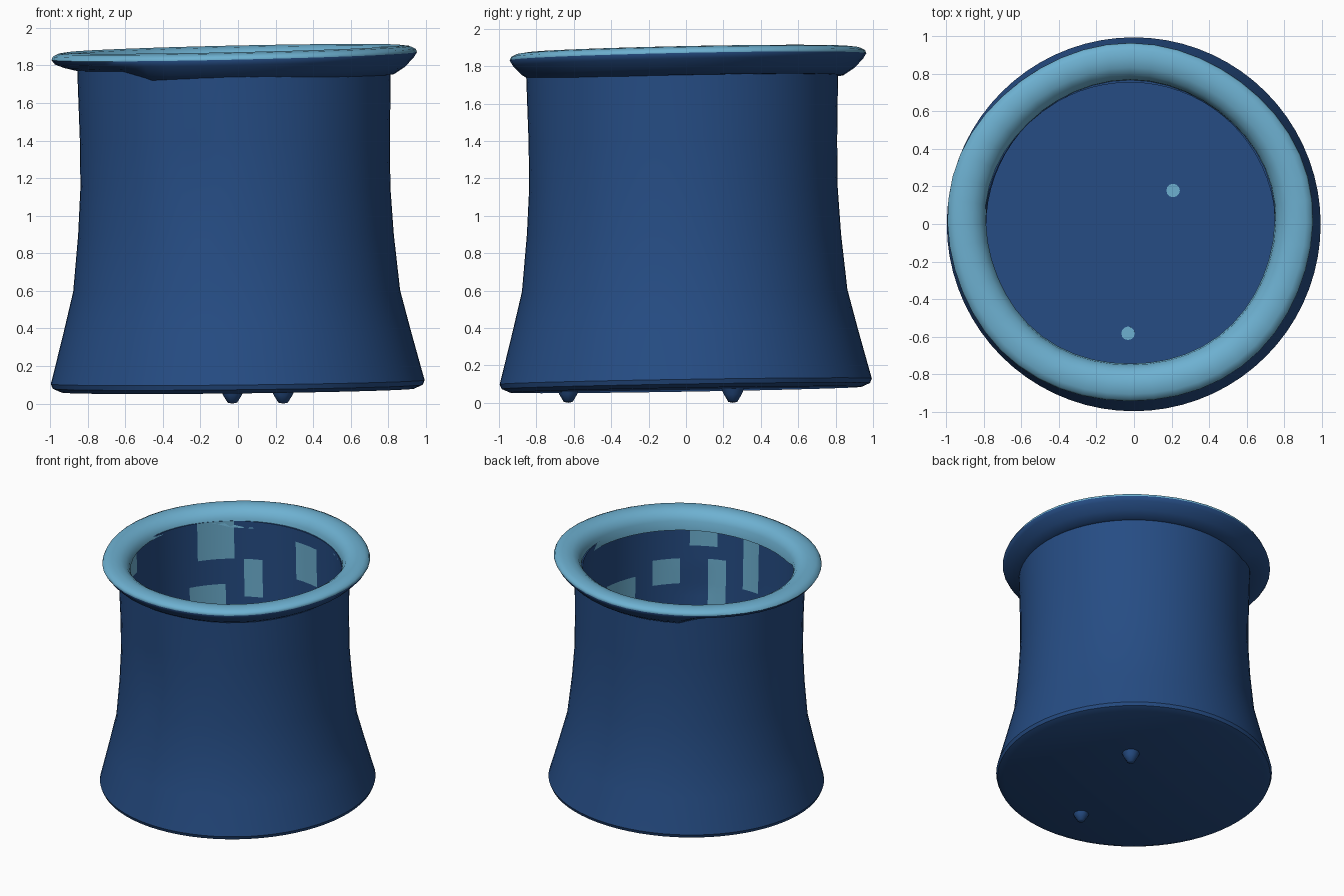
import bpy, bmesh
from math import sin, cos, radians, degrees, atan2, exp

cube = bpy.data.objects.get("Cube")
if cube:
    bpy.data.objects.remove(cube)


def make_material(name, rgb):
    mat = bpy.data.materials.new(name)
    mat.use_nodes = True
    mat.diffuse_color = (*rgb, 1)
    mat.node_tree.nodes["Principled BSDF"].inputs["Base Color"].default_value = (*rgb, 1)
    return mat


DARK = make_material("deep blue", (0.019, 0.073, 0.23))
LIGHT = make_material("pale blue", (0.155, 0.44, 0.64))


def lathe(name, profile, sides, warp, closed=False, is_light=None, angle=30):
    """Spin a (radius, z) profile; warp bends points, is_light picks pale faces."""
    bm = bmesh.new()
    rings = [[bm.verts.new((r * cos(radians(360 * i / sides)),
                            r * sin(radians(360 * i / sides)), z))
              for i in range(sides)] for r, z in profile]
    pairs = list(zip(rings, rings[1:]))
    if closed:
        pairs.append((rings[-1], rings[0]))
    for a, b in pairs:
        for i in range(sides):
            j = (i + 1) % sides
            bm.faces.new((a[i], a[j], b[j], b[i]))
    bmesh.ops.remove_doubles(bm, verts=bm.verts, dist=0.0005)
    bmesh.ops.recalc_face_normals(bm, faces=bm.faces)
    bm.normal_update()
    for f in bm.faces:
        f.material_index = int(bool(is_light and is_light(f)))
    for v in bm.verts:
        v.co = warp(*v.co)
    mesh = bpy.data.meshes.new(name)
    bm.to_mesh(mesh)
    bm.free()
    mesh.materials.append(DARK)
    mesh.materials.append(LIGHT)
    obj = bpy.data.objects.new(name, mesh)
    bpy.context.collection.objects.link(obj)
    bpy.ops.object.select_all(action="DESELECT")
    obj.select_set(True)
    bpy.context.view_layer.objects.active = obj
    bpy.ops.object.shade_smooth_by_angle(angle=radians(angle))
    return obj


# Flared pot wall with a floor; the base tilts and the wall leans slightly
def lean(x, y, z):
    tilt = (0.012 * x + 0.018 * y) * max(0, 1 - z)
    dent = 0
    if y < -0.5:
        for cx, cz, depth in ((0.4, 1.25, -0.015), (-0.2, 1.15, 0.02)):
            dent += depth * exp(-((x - cx) / 0.1) ** 2 - ((z - cz) / 0.1) ** 2)
    return (x - 0.012 * z, y - 0.012 * z + dent, z + tilt)


# Worn pale patches on the inner wall: start angle, end angle, low, high
PATCHES = [(190, 200, 1.6, 1.8), (125, 145, 1.5, 1.8), (130, 150, 1.1, 1.3),
           (110, 120, 1.2, 1.5), (75, 90, 1.4, 1.7), (290, 305, 1.6, 1.8),
           (335, 355, 1.2, 1.4), (310, 325, 1.3, 1.5), (285, 295, 1.1, 1.5),
           (265, 275, 1.3, 1.7)]


def worn(face):
    c = face.calc_center_median()
    if c.xy.length > 0.8 or face.normal.xy.dot(c.xy) > 0 or c.z < 1:
        return False
    a = degrees(atan2(c.y, c.x)) % 360
    return any(lo < a < hi and low < c.z < high for lo, hi, low, high in PATCHES)


outer = [(0, 0.07), (0.94, 0.07), (0.985, 0.09), (0.995, 0.115), (0.98, 0.17),
         (0.925, 0.38), (0.87, 0.6), (0.84, 0.9), (0.825, 1.15), (0.825, 1.4),
         (0.835, 1.8)]
inner = [(0.775, 1.8 - 0.1 * i) for i in range(9)]
inner += [(0.82, 0.6), (0.88, 0.36), (0.93, 0.14), (0, 0.14)]
lathe("pot_body", outer + inner, 72, lean, is_light=worn, angle=35)


# Rolled lip: pale on top and inside, dark beneath, thinner at one side
def lip_warp(x, y, z):
    if x < -0.45 and z < 1.83:
        z += (1.83 - z) * min(1, (-0.45 - x) / 0.12) * 0.6
    lift = 0.022 * x + 0.02 * y
    wobble = 1 + 0.006 * sin(5 * atan2(y, x))
    return (x * wobble - 0.02, y * 0.98 * wobble + 0.005, z + lift)


def lip_pale(face):
    c = face.calc_center_median()
    return face.normal.z > 0.1 or (c.xy.length < 0.8 and c.z > 1.75)


lip = [(0.8, 1.735), (0.85, 1.735), (0.905, 1.77), (0.955, 1.82), (0.973, 1.85),
       (0.965, 1.868), (0.935, 1.882), (0.89, 1.888), (0.84, 1.88),
       (0.8, 1.855), (0.775, 1.81), (0.768, 1.74)]
lathe("rolled_lip", lip, 48, lip_warp, closed=True, is_light=lip_pale, angle=60)

# Two small pointed feet below, each with a pale spot on the floor above
for side, fx, fy, sx, sy in (("front", -0.03, -0.63, -0.03, -0.58),
                             ("back", 0.24, 0.25, 0.21, 0.18)):
    lathe(side + "_foot", [(0, 0), (0.025, 0.005), (0.05, 0.045), (0.07, 0.09), (0, 0.09)],
          10, lambda x, y, z: (x + fx, y + fy, z), angle=60)
    lathe(side + "_floor_spot", [(0, 0.146), (0.036, 0.146), (0.036, 0.138), (0, 0.138)],
          12, lambda x, y, z: lean(x + sx, y + sy, z), is_light=lambda f: True)
